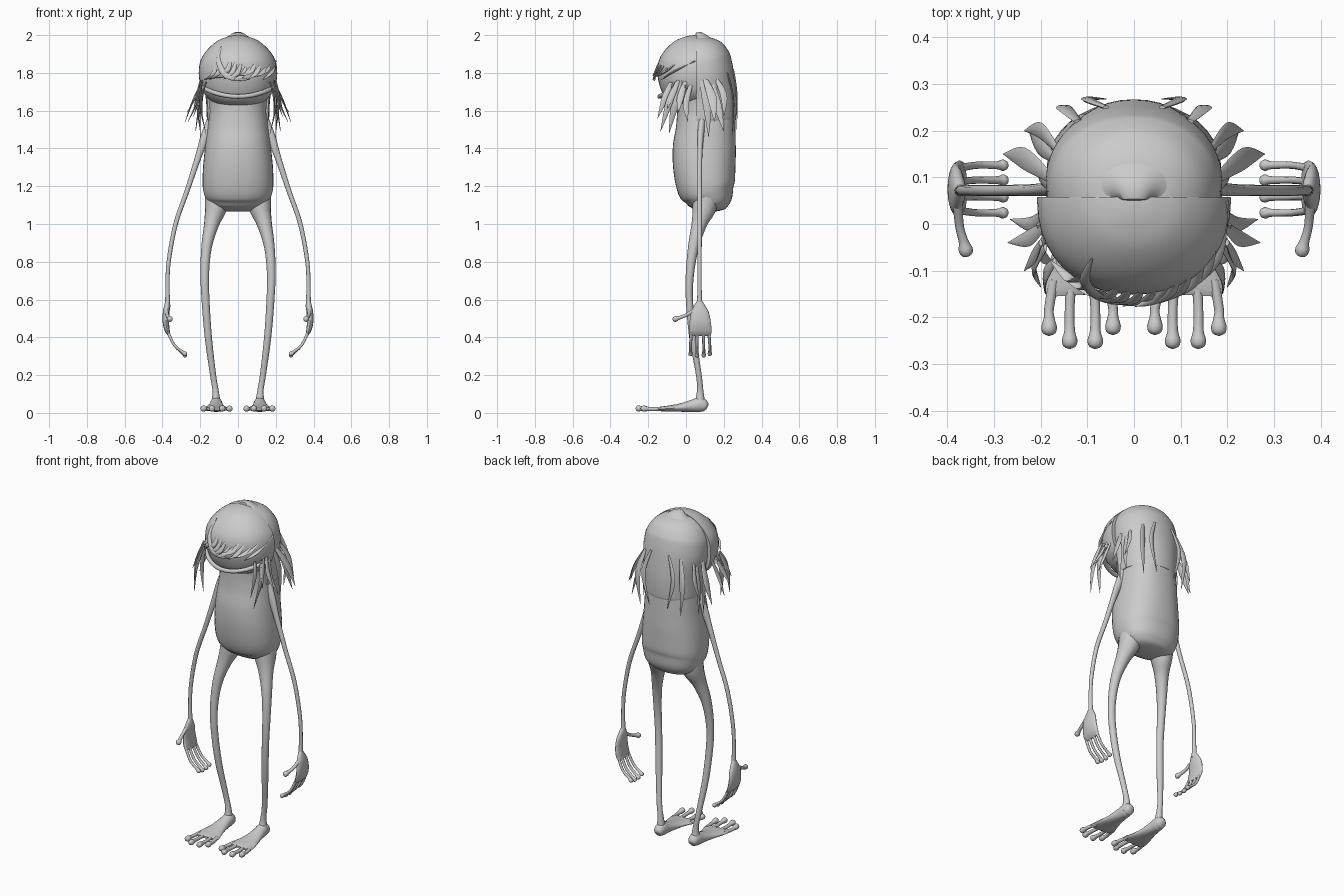
import bpy, bmesh, math, random
from mathutils import Vector

cube = bpy.data.objects.get("Cube")
if cube:
    bpy.data.objects.remove(cube, do_unlink=True)

random.seed(4)
X, Y = Vector((1, 0, 0)), Vector((0, 1, 0))

grey = bpy.data.materials.new("plain grey")
grey.use_nodes = True
tone = (0.6, 0.6, 0.6, 1)
grey.diffuse_color = tone
grey.node_tree.nodes["Principled BSDF"].inputs["Base Color"].default_value = tone


def smooth_path(keys, steps):
    """Catmull-Rom interpolation of tuples of any length."""
    out = []
    last = len(keys) - 1
    for i in range(last):
        a, b, c, d = (keys[min(max(i + k, 0), last)] for k in (-1, 0, 1, 2))
        for s in range(steps):
            t = s / steps
            out.append([q + t / 2 * (r - p + t * (2*p - 5*q + 4*r - w + t * (3*(q - r) + w - p)))
                        for p, q, r, w in zip(a, b, c, d)])
    out.append(list(keys[last]))
    return out


def sweep(name, keys, axis=X, side=1, sides=16, steps=5, power=2.0, keep=None):
    """Skin oval rings along keys of (x, y, z, wide radius, thin radius).
    keep=(seam, sign) keeps only the half in front of or behind a seam in y."""
    rings = smooth_path(keys, steps)
    centres = [Vector(r[:3]) for r in rings]
    bm = bmesh.new()
    loops = []
    for i, r in enumerate(rings):
        tangent = (centres[min(i + 1, len(rings) - 1)] - centres[max(i - 1, 0)]).normalized()
        u = (axis - tangent * axis.dot(tangent)).normalized()
        v = tangent.cross(u)
        loop = []
        for k in range(sides):
            a = math.tau * k / sides
            c, s = (math.copysign(abs(f) ** (2 / power), f) for f in (math.cos(a), math.sin(a)))
            p = centres[i] + u * c * max(r[3], 0.001) + v * s * max(r[4], 0.001)
            loop.append(bm.verts.new((p.x * side, p.y, p.z)))
        loops.append(loop)
    for lo, hi in zip(loops, loops[1:]):
        for k in range(sides):
            n = (k + 1) % sides
            bm.faces.new((lo[k], lo[n], hi[n], hi[k]))
    bm.faces.new(loops[0])
    bm.faces.new(loops[-1])
    if keep:
        cut = bmesh.ops.bisect_plane(bm, geom=bm.verts[:] + bm.edges[:] + bm.faces[:],
                                     plane_co=Y * keep[0], plane_no=Y * keep[1], clear_inner=True)
        rim = [e for e in cut["geom_cut"] if isinstance(e, bmesh.types.BMEdge)]
        bmesh.ops.edgeloop_fill(bm, edges=rim)
    bmesh.ops.recalc_face_normals(bm, faces=bm.faces)
    mesh = bpy.data.meshes.new(name)
    bm.to_mesh(mesh)
    bm.free()
    mesh.materials.append(grey)
    ob = bpy.data.objects.new(name, mesh)
    bpy.context.collection.objects.link(ob)
    bpy.ops.object.select_all(action="DESELECT")
    ob.select_set(True)
    bpy.context.view_layer.objects.active = ob
    bpy.ops.object.shade_smooth_by_angle(angle=math.radians(50))
    return ob


def upright(name, profile, **kw):
    """Loft from (z, centre y, half width, half depth)."""
    return sweep(name, [(0, y, z, w, d) for z, y, w, d in profile], sides=40, **kw)


def digit(name, start, mid, end, r, side, axis):
    """Thin finger or toe with a bulb at the tip."""
    a, m, e = Vector(start), Vector(mid), Vector(end)
    d = (e - m).normalized()
    stops = [(a, r), (m, r * 0.9), (e - d * r * 3.4, r), (e - d * r * 1.7, r * 1.45),
             (e - d * r * 0.5, r * 1.15), (e, r * 0.1)]
    sweep(name, [(*p, q, q) for p, q in stops], axis, side, sides=10, steps=3)


def lock(name, root, mid, tip, width, side=1, axis=Y):
    """Flat pointed lock of hair."""
    keys = [(*root, width * 0.5, 0.004), (*mid, width, 0.005), (*tip, 0.001, 0.001)]
    sweep(name, keys, axis, side, sides=8, steps=6)


# Torso running up into the head
upright("body", [
    (1.065, .12, .05, .03), (1.075, .12, .11, .075), (1.1, .12, .15, .108),
    (1.14, .117, .173, .132), (1.2, .105, .187, .154), (1.3, .097, .185, .165),
    (1.4, .097, .175, .167), (1.5, .104, .164, .158), (1.6, .106, .155, .153),
    (1.7, .1, .165, .15), (1.8, .085, .18, .155), (1.88, .07, .17, .15),
    (1.94, .06, .13, .12), (1.98, .055, .07, .065), (1.985, .05, .01, .01)], power=2.3)

# Back of the hair, ending in a low rim
upright("back_hair", [
    (1.55, .105, .158, .154), (1.56, .105, .165, .16), (1.66, .105, .17, .162),
    (1.76, .095, .187, .162), (1.82, .085, .188, .163), (1.88, .07, .178, .16),
    (1.94, .06, .142, .133), (1.98, .055, .08, .075), (1.993, .055, .01, .01)],
    keep=(.055, 1), power=2.1)

# Larger front dome of hair with a seam over the crown
upright("front_hair", [
    (1.63, .05, .1, .1), (1.65, .05, .14, .145), (1.7, .05, .185, .178),
    (1.78, .05, .207, .2), (1.86, .05, .2, .195), (1.92, .05, .165, .162),
    (1.97, .05, .108, .106), (1.993, .05, .05, .05), (2.0, .05, .008, .008)],
    keep=(.058, -1), power=2.15)


def brow_y(x, z):
    """Front of the hair dome at a given spot."""
    fall = max(0, 1 - (x / .21) ** 2 - (max(z - 1.78, 0) / .22) ** 2)
    return .05 - .205 * math.sqrt(fall)


# Rolled band under the fringe
band = []
for k in range(9):
    x = -.2 + .05 * k
    band.append((x, brow_y(x, 1.7) + .015, 1.675 + 1.3 * x * x, .012, .012))
sweep("front_band", band, axis=Vector((0, 0, 1)), sides=10, steps=3)

# Fringe of swept locks
for k in range(13):
    x = -.15 + .026 * k
    top, low = 1.84 + random.uniform(-.02, .03), 1.775 + random.uniform(-.015, .015)
    spots = [(x + .035, top, .0), (x + .015, (top + low) / 2 - .01, .012), (x - .03, low, .022)]
    path = [(px, brow_y(px, pz) - out, pz) for px, pz, out in spots]
    lock(f"fringe_lock_{k + 1}", *path, .013, axis=X)

# One long curl on the forehead
curl = []
for px, pz, r in [(-.09, 1.94, .002), (-.105, 1.87, .012), (-.075, 1.8, .016),
                  (-.02, 1.77, .012), (.06, 1.765, .002)]:
    curl.append((px, brow_y(px, pz) - .015, pz, r, r * .4))
sweep("forehead_curl", curl, axis=Vector((1, 0, .6)), sides=8)

# Hanging locks: root, middle, tip, width
side_locks = [
    ((.19, 0, 1.76), (.225, -.03, 1.67), (.27, -.04, 1.59), .018),
    ((.19, .03, 1.75), (.22, .0, 1.64), (.265, .01, 1.54), .016),
    ((.19, -.05, 1.75), (.215, -.09, 1.64), (.2, -.135, 1.49), .018),
    ((.17, -.08, 1.75), (.19, -.11, 1.67), (.19, -.15, 1.56), .018),
    ((.19, -.03, 1.76), (.2, -.06, 1.63), (.17, -.09, 1.48), .02),
    ((.2, -.04, 1.76), (.215, -.07, 1.69), (.235, -.1, 1.61), .016)]
back_locks = [
    ((.18, .1, 1.77), (.235, .14, 1.66), (.28, .15, 1.54), .024),
    ((.17, .14, 1.75), (.205, .17, 1.62), (.225, .2, 1.49), .02),
    ((.18, .08, 1.77), (.2, .11, 1.64), (.2, .12, 1.46), .022),
    ((.165, .16, 1.77), (.2, .2, 1.68), (.235, .2, 1.57), .018),
    ((.12, .22, 1.8), (.15, .25, 1.66), (.135, .245, 1.47), .018),
    ((.06, .25, 1.82), (.1, .268, 1.68), (.06, .268, 1.5), .014)]

for side, word in ((1, "left"), (-1, "right")):
    for k, (root, mid, tip, w) in enumerate(side_locks):
        lock(f"{word}_side_lock_{k + 1}", root, mid, tip, w, side)
    for k, (root, mid, tip, w) in enumerate(back_locks):
        lock(f"{word}_back_lock_{k + 1}", root, mid, tip, w, side, axis=X if k > 3 else Y)

    # Leg, bowed outward and tapering to the ankle
    sweep(f"{word}_leg", [
        (.105, .11, 1.16, .07, .07), (.118, .095, 1.08, .058, .062), (.14, .07, 1.0, .04, .041),
        (.166, .04, .88, .028, .029), (.176, .021, .74, .023, .022), (.172, .018, .6, .021, .019),
        (.157, .036, .4, .019, .019), (.132, .068, .2, .016, .015), (.118, .075, .11, .017, .018),
        (.117, .072, .03, .03, .033)], side=side)

    # Foot, low and flaring towards the toes
    sweep(f"{word}_foot", [
        (.115, .113, .03, .012, .012), (.115, .104, .034, .026, .027), (.115, .075, .043, .033, .039),
        (.116, .035, .037, .037, .033), (.117, -.03, .028, .049, .022), (.117, -.09, .023, .066, .016),
        (.114, -.135, .021, .077, .012), (.113, -.152, .021, .07, .006)], side=side, sides=20)
    for k, (x, y) in enumerate([(.045, -.238), (.083, -.268), (.138, -.268), (.182, -.24)]):
        digit(f"{word}_toe_{k + 1}", (x * .85 + .017, -.12, .022), (x, -.18, .02),
              (x, y, .024), .0115, side, X)

    # Long thin arm
    sweep(f"{word}_arm", [
        (.135, .085, 1.55, .02, .03), (.175, .077, 1.46, .017, .024), (.212, .073, 1.35, .013, .017),
        (.268, .072, 1.18, .012, .013), (.33, .072, 1.0, .012, .012), (.367, .072, .8, .011, .011),
        (.373, .072, .66, .011, .011), (.372, .072, .56, .016, .014)], axis=Y, side=side, sides=12)

    # Flat cupped palm with a thumb and four fingers
    sweep(f"{word}_palm", [
        (.372, .072, .595, .011, .01), (.375, .072, .57, .028, .015), (.38, .073, .53, .048, .018),
        (.382, .075, .48, .056, .017), (.374, .076, .435, .06, .013), (.364, .076, .41, .055, .006)],
        axis=Y, side=side, sides=20)
    digit(f"{word}_thumb", (.378, .04, .54), (.374, -.005, .515), (.357, -.07, .492), .0105, side, X)
    for k, y in enumerate((.024, .058, .094, .126)):
        tip = .305 if k in (0, 3) else .297
        digit(f"{word}_finger_{k + 1}", (.372, y * .9 + .007, .43), (.338, y, .36),
              (.272, y, tip), .0085, side, Y)
